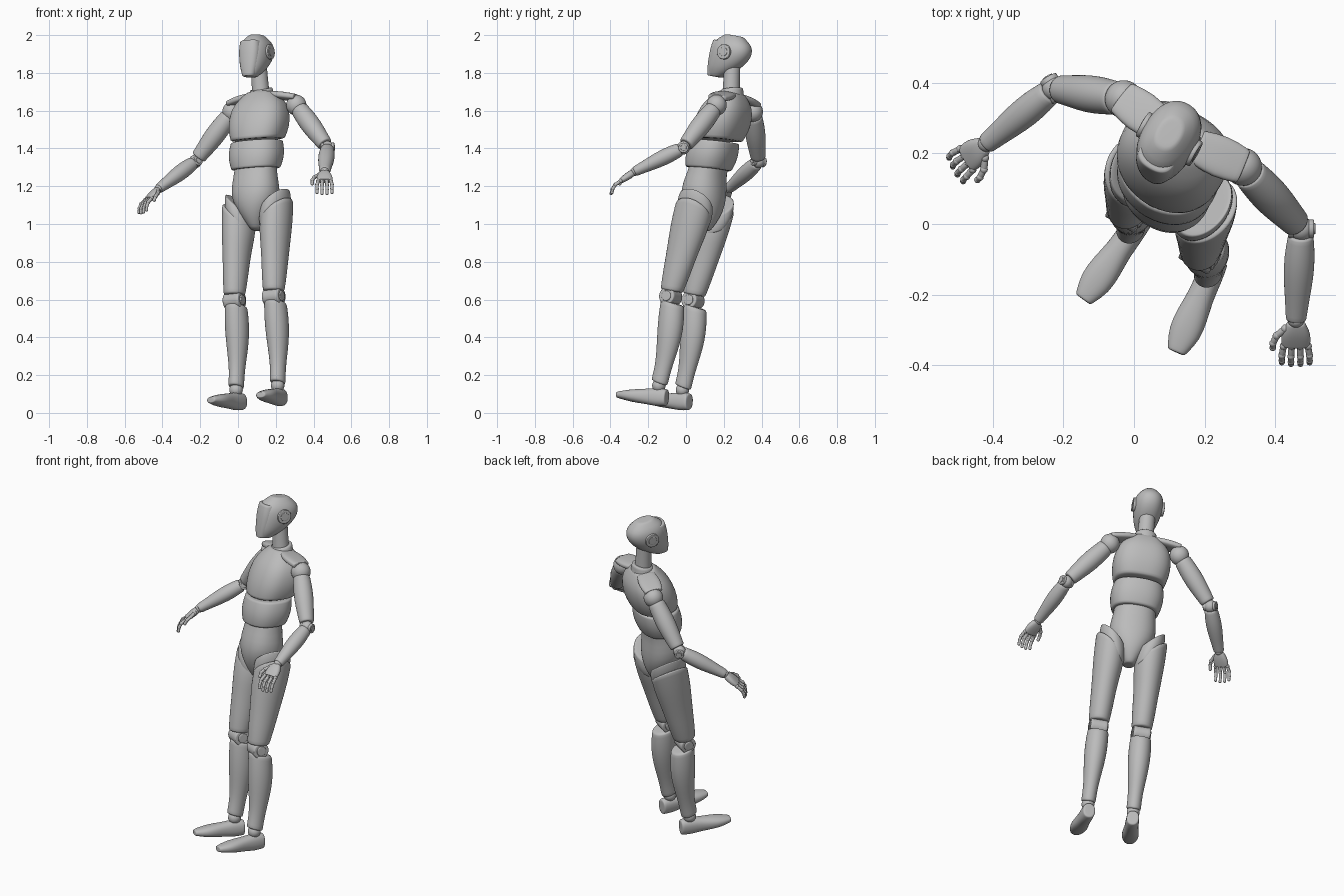
import bpy, bmesh, math
from mathutils import Matrix, Vector

if "Cube" in bpy.data.objects:
    bpy.data.objects.remove(bpy.data.objects["Cube"])

grey = (0.5, 0.5, 0.5, 1)
material = bpy.data.materials.new("plain grey")
material.use_nodes = True
material.diffuse_color = grey
material.node_tree.nodes["Principled BSDF"].inputs["Base Color"].default_value = grey

# The figure is built upright and symmetric, then turned and leaned back
TURN = Matrix.Rotation(math.radians(-30), 4, "Z")
LEAN = Matrix.Rotation(math.radians(-10.3), 4, "X")
POSE = Matrix.Translation((0.1, -0.1, 0.03)) @ LEAN @ TURN
SIDEWAYS = Vector((1, 0, 0))
BACKWARD = Vector((0, 1, 0))
UPWARD = Vector((0, 0, 1))


def sample(values, t):
    """Linear reading of evenly spaced values, with t from 0 to 1."""
    position = t * (len(values) - 1)
    index = min(int(position), max(len(values) - 2, 0))
    following = values[min(index + 1, len(values) - 1)]
    return values[index] + (following - values[index]) * (position - index)


def loft(bm, start, end, radii, depth=(1,), bow=0, across=None,
         side_tilt=(0,), depth_tilt=(0,), power=2, keel=0, sides=24):
    """Skin superelliptic rings from start to end; depth is relative to radius.

    Rings lie flat unless across is given, which squares them to the path.
    """
    start, end = Vector(start), Vector(end)
    x_axis, y_axis, z_axis = SIDEWAYS, BACKWARD, UPWARD
    if across:
        z_axis = (end - start).normalized()
        y_axis = z_axis.cross(across).normalized()
        x_axis = y_axis.cross(z_axis)

    # Close rings near both ends hold a crisp rim, and inner ones close it
    steps = len(radii) - 1
    inner = [i / steps for i in range(1, steps)]
    stations = [0, 0, 0.04, *inner, 0.96, 1, 1]
    rings = []
    for order, t in enumerate(stations):
        rim = order in (0, len(stations) - 1)
        width = sample(radii, t) * (0.7 if rim else 1)
        thickness = width * sample(depth, t)
        centre = start.lerp(end, t) + y_axis * bow * math.sin(math.pi * t)
        ring = []
        for i in range(sides):
            c, s = math.cos(math.tau * i / sides), math.sin(math.tau * i / sides)
            x = width * math.copysign(abs(c) ** (2 / power), c)
            y = thickness * math.copysign(abs(s) ** (2 / power), s)
            if s < 0:
                y -= keel * (1 - abs(x) / width)
            z = x * sample(side_tilt, t) + y * sample(depth_tilt, t)
            ring.append(bm.verts.new(centre + x_axis * x + y_axis * y + z_axis * z))
        rings.append(ring)
    for low, high in zip(rings, rings[1:]):
        for i in range(sides):
            j = (i + 1) % sides
            bm.faces.new((low[i], low[j], high[j], high[i]))
    bm.faces.new(reversed(rings[0]))
    bm.faces.new(rings[-1])


def finish(name, bm, mirrored):
    bmesh.ops.recalc_face_normals(bm, faces=bm.faces)
    mesh = bpy.data.meshes.new(name)
    bm.to_mesh(mesh)
    bm.free()
    mesh.materials.append(material)
    for face in mesh.polygons:
        face.use_smooth = True
    thing = bpy.data.objects.new(name, mesh)
    bpy.context.collection.objects.link(thing)
    thing.matrix_world = POSE
    if mirrored:
        thing.modifiers.new("Mirror", "MIRROR").use_mirror_merge = False
    thing.modifiers.new("Subdivision", "SUBSURF").levels = 1


def shell(name, start, end, radii, mirrored=False, **shape):
    bm = bmesh.new()
    loft(bm, start, end, radii, **shape)
    finish(name, bm, mirrored)


def add_ball(bm, centre, radius):
    bmesh.ops.create_uvsphere(bm, u_segments=16, v_segments=10, radius=radius,
                              matrix=Matrix.Translation(centre))


def ball(name, centre, radius):
    bm = bmesh.new()
    add_ball(bm, centre, radius)
    finish(name, bm, mirrored=True)


def disc(name, centre, reach, radius, axis, across):
    """Drum with a smaller hub standing slightly proud of it."""
    bm = bmesh.new()
    for length, size in ((reach, radius), (reach * 1.12, radius * 0.6)):
        loft(bm, centre - axis * length, centre + axis * length, (size, size), across=across)
    finish(name, bm, mirrored=True)


# Torso
shell("pelvis_and_waist", (0, 0.01, 0.955), (0, 0, 1.42),
      (0.03, 0.08, 0.13, 0.13, 0.115, 0.115, 0.1),
      depth=(1.6, 0.9, 0.8, 0.8), bow=-0.02, power=2.2)
shell("rib_band", (0, -0.01, 1.28), (0, 0, 1.43), (0.13, 0.146, 0.148, 0.138),
      depth=(0.83,), depth_tilt=(0.1,), power=2.4, keel=0.01)
shell("chest", (0, 0.01, 1.44), (0, 0.05, 1.7), (0.14, 0.16, 0.16, 0.145, 0.08),
      depth=(0.84, 0.78, 0.7), depth_tilt=(0.12, 0), power=2.6, keel=0.014, sides=32)
shell("shoulder_plate", (0.06, 0.055, 1.685), (0.2, 0.075, 1.66), (0.05, 0.064, 0.05),
      depth=(0.35,), across=BACKWARD, power=2.8, mirrored=True)
shell("neck_collar", (0, 0.048, 1.66), (0, 0.045, 1.72), (0.078, 0.06),
      depth=(0.9,), depth_tilt=(0, 0.3))
shell("neck", (0, 0.046, 1.67), (0, 0.015, 1.86), (0.048, 0.044, 0.044))

# Head with face mask and ear discs
shell("head", (0, -0.07, 1.768), (0, 0, 2),
      (0.035, 0.06, 0.072, 0.08, 0.082, 0.074, 0.035),
      depth=(1.1, 1.35, 1.4, 1.4), bow=0.028, power=2.2)
shell("face_mask", (0, -0.083, 1.767), (0, -0.066, 1.96), (0.034, 0.05, 0.058, 0.062, 0.055),
      depth=(0.9, 0.8), bow=0.005, power=2.5)
disc("ear_disc", Vector((0.07, 0, 1.905)), 0.018, 0.04, SIDEWAYS, BACKWARD)

# Legs
shell("hip_cuff", (0.105, 0.01, 1), (0.105, 0.01, 1.1), (0.07, 0.08, 0.074),
      depth=(1.35,), side_tilt=(0.85,), mirrored=True)
shell("thigh", (0.12, -0.03, 0.61), (0.115, 0.01, 1.05),
      (0.056, 0.064, 0.068, 0.075, 0.083, 0.084),
      depth=(1.1, 1.25, 1.25), side_tilt=(0, 0, 0.8), mirrored=True)
disc("knee_joint", Vector((0.12, -0.03, 0.58)), 0.048, 0.046, SIDEWAYS, BACKWARD)
shell("shin", (0.127, 0, 0.12), (0.12, -0.012, 0.55), (0.04, 0.04, 0.05, 0.06, 0.063, 0.058),
      depth=(1.15,), bow=0.014, depth_tilt=(-0.2, 0, -0.15), mirrored=True)
ball("ankle_ball", (0.127, 0, 0.105), 0.037)
shell("foot", (0.122, 0.058, 0.05), (0.152, -0.225, 0.018),
      (0.034, 0.038, 0.037, 0.046, 0.048, 0.026),
      depth=(1.3, 1.3, 1.1, 0.8, 0.6, 0.6), across=SIDEWAYS, power=2.3, mirrored=True)

# Arms
shoulder = Vector((0.195, 0.08, 1.62))
elbow = Vector((0.404, 0.048, 1.367))
wrist = Vector((0.507, -0.16, 1.197))
hand_side = Vector((0.866, 0.5, 0))
ball("shoulder_ball", shoulder, 0.056)
shell("upper_arm", shoulder.lerp(elbow, 0.1), shoulder.lerp(elbow, 0.92),
      (0.047, 0.053, 0.054, 0.047, 0.04), across=hand_side, mirrored=True)
ball("elbow_ball", elbow, 0.036)
disc("elbow_hinge", elbow, 0.036, 0.027, hand_side, UPWARD)
shell("forearm", elbow.lerp(wrist, 0.07), wrist, (0.036, 0.044, 0.043, 0.035, 0.029),
      depth=(1, 0.9), across=hand_side, mirrored=True)
ball("wrist_ball", wrist, 0.024)

# Hands: a palm, then jointed fingers that curl down
reach = Vector((0.35, -0.62, -0.7)).normalized()
shell("palm", wrist + reach * 0.01, wrist + reach * 0.09, (0.025, 0.038, 0.043, 0.04),
      depth=(0.7, 0.45, 0.35), across=hand_side, power=2.5, mirrored=True)


def finger(name, base, directions, length, radius):
    bm = bmesh.new()
    for direction in directions:
        tip = base + direction.normalized() * length
        add_ball(bm, base, radius)
        loft(bm, base, tip, (radius * 0.8, radius * 0.9, radius * 0.8),
             across=hand_side, sides=10)
        base, length, radius = tip, length * 0.8, radius * 0.92
    add_ball(bm, base, radius)
    finish(name, bm, mirrored=True)


fingers = {"index_finger": -1.5, "middle_finger": -0.5, "ring_finger": 0.5, "little_finger": 1.5}
for name, place in fingers.items():
    spread = hand_side * place
    finger(name, wrist + reach * 0.09 + spread * 0.023,
           (reach + spread * 0.1, reach - UPWARD, reach * 0.1 - UPWARD),
           0.037 - abs(place) * 0.003, 0.0115)
finger("thumb", wrist + reach * 0.03 - hand_side * 0.03,
       (reach - hand_side, reach - hand_side * 0.4, reach - UPWARD), 0.035, 0.0125)
